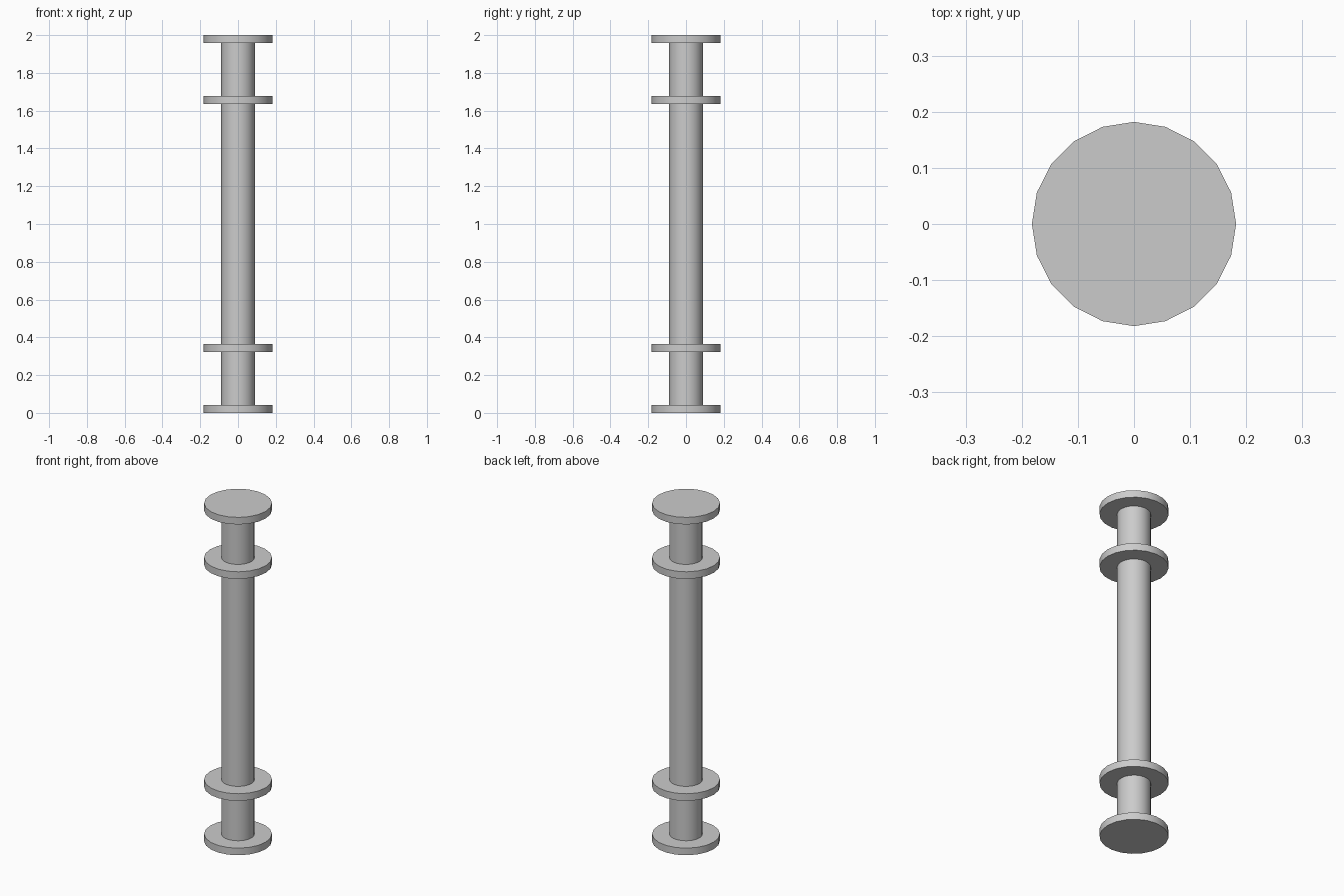
import bpy

# Remove the default cube
cube = bpy.data.objects.get("Cube")
if cube:
    bpy.data.objects.remove(cube, do_unlink=True)

SIDES = 20
HEIGHT = 2.0
SHAFT_RADIUS = 0.089
DISC_RADIUS = 0.182
DISC_THICKNESS = 0.042
COLLAR_BASE = 0.322

# Plain grey material
grey = bpy.data.materials.new("plain_grey")
grey.use_nodes = True
colour = (0.6, 0.6, 0.6, 1.0)
grey.diffuse_color = colour
grey.node_tree.nodes["Principled BSDF"].inputs["Base Color"].default_value = colour


def cylinder(name, radius, bottom, top):
    """Upright cylinder between two heights, smooth sides and sharp rims."""
    bpy.ops.mesh.primitive_cylinder_add(
        vertices=SIDES, radius=radius, depth=top - bottom,
        location=(0, 0, (bottom + top) / 2))
    part = bpy.context.object
    part.name = name
    part.data.materials.append(grey)
    bpy.ops.object.shade_smooth_by_angle()
    return part


# Central shaft, ending inside the two end discs
inset = DISC_THICKNESS / 2
cylinder("shaft", SHAFT_RADIUS, inset, HEIGHT - inset)

# End discs and collars, mirrored about mid height
for part, bottom in (("end_disc", 0), ("collar", COLLAR_BASE)):
    top = bottom + DISC_THICKNESS
    cylinder("lower_" + part, DISC_RADIUS, bottom, top)
    cylinder("upper_" + part, DISC_RADIUS, HEIGHT - top, HEIGHT - bottom)
